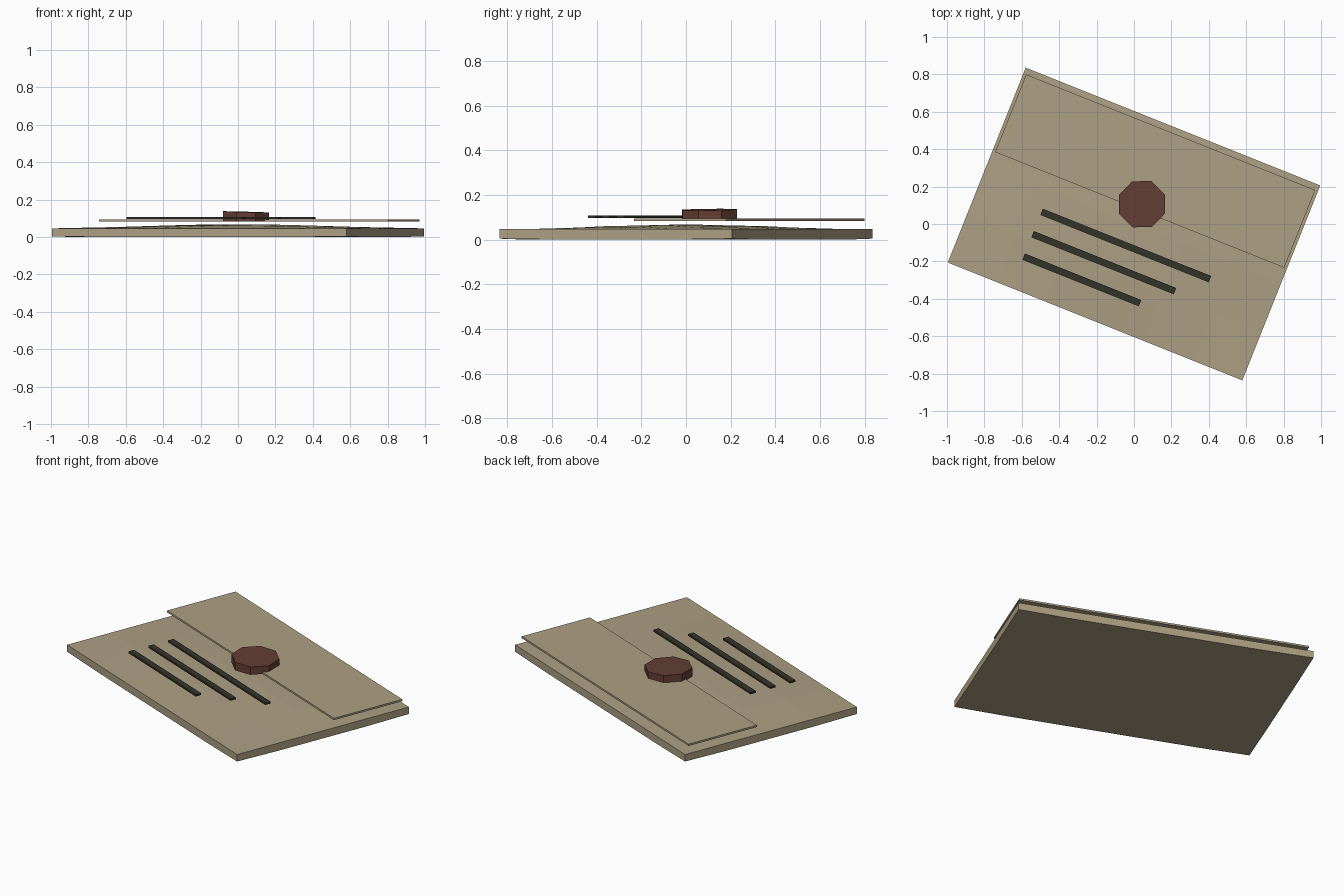
import bpy, bmesh
from math import radians, cos, pi
from mathutils import Matrix

cube = bpy.data.objects.get("Cube")
if cube:
    bpy.data.objects.remove(cube, do_unlink=True)

TURN = Matrix.Rotation(radians(-21.8), 4, 'Z')
LENGTH, WIDTH = 1.696, 1.122


def material(name, rgb):
    m = bpy.data.materials.new(name)
    m.use_nodes = True
    m.diffuse_color = (*rgb, 1)
    m.node_tree.nodes["Principled BSDF"].inputs["Base Color"].default_value = (*rgb, 1)
    return m


paper = material("parchment", (0.42, 0.35, 0.23))
ink = material("dark ink", (0.035, 0.033, 0.023))
wax = material("red wax", (0.125, 0.05, 0.034))


def finish(name, bm, mat):
    """Turn the part to the sheet's angle and add it to the scene."""
    bmesh.ops.recalc_face_normals(bm, faces=bm.faces)
    bm.transform(TURN)
    mesh = bpy.data.meshes.new(name)
    bm.to_mesh(mesh)
    bm.free()
    mesh.materials.append(mat)
    ob = bpy.data.objects.new(name, mesh)
    bpy.context.collection.objects.link(ob)
    return ob


def slab(name, center, size, mat):
    bm = bmesh.new()
    bmesh.ops.create_cube(bm, size=1, matrix=Matrix.Translation(center) @ Matrix.Diagonal((*size, 1)))
    return finish(name, bm, mat)


# Folded sheet: a slab whose top swells gently toward the middle
bm = bmesh.new()
bmesh.ops.create_grid(bm, x_segments=6, y_segments=4, size=0.5)
for v in bm.verts:
    v.co.x *= LENGTH
    v.co.y *= WIDTH
sheet = bm.faces[:]
raised = bmesh.ops.extrude_face_region(bm, geom=sheet, use_keep_orig=True)
for v in [g for g in raised["geom"] if isinstance(g, bmesh.types.BMVert)]:
    swell = cos(pi * v.co.x / LENGTH) * cos(pi * v.co.y / WIDTH)
    v.co.z = 0.046 + 0.022 * max(swell, 0)
for v in bm.verts:
    if abs(v.co.x) > 0.49 * LENGTH and abs(v.co.y) > 0.49 * WIDTH and v.co.z < 0.02:
        v.co.z = 0.004
finish("folded_sheet", bm, paper)

# Closing flap along the back
slab("flap", (0, 0.305, 0.089), (1.665, 0.447, 0.011), paper)

# Written lines, each shorter than the one before
for i in range(3):
    length = 0.97 - 0.15 * i
    slab(f"written_line_{i + 1}", (-0.483 + length / 2, -0.123 - 0.129 * i, 0.102),
         (length, 0.036, 0.011), ink)

# Eight-sided wax seal with a slightly tilted top
bm = bmesh.new()
bmesh.ops.create_cone(bm, cap_ends=True, segments=8, radius1=0.133, radius2=0.133, depth=0.05,
                      matrix=Matrix.Translation((0, 0.114, 0.109)))
for v in bm.verts:
    if v.co.z > 0.11:
        v.co.z -= 0.03 * v.co.x
finish("wax_seal", bm, wax)
